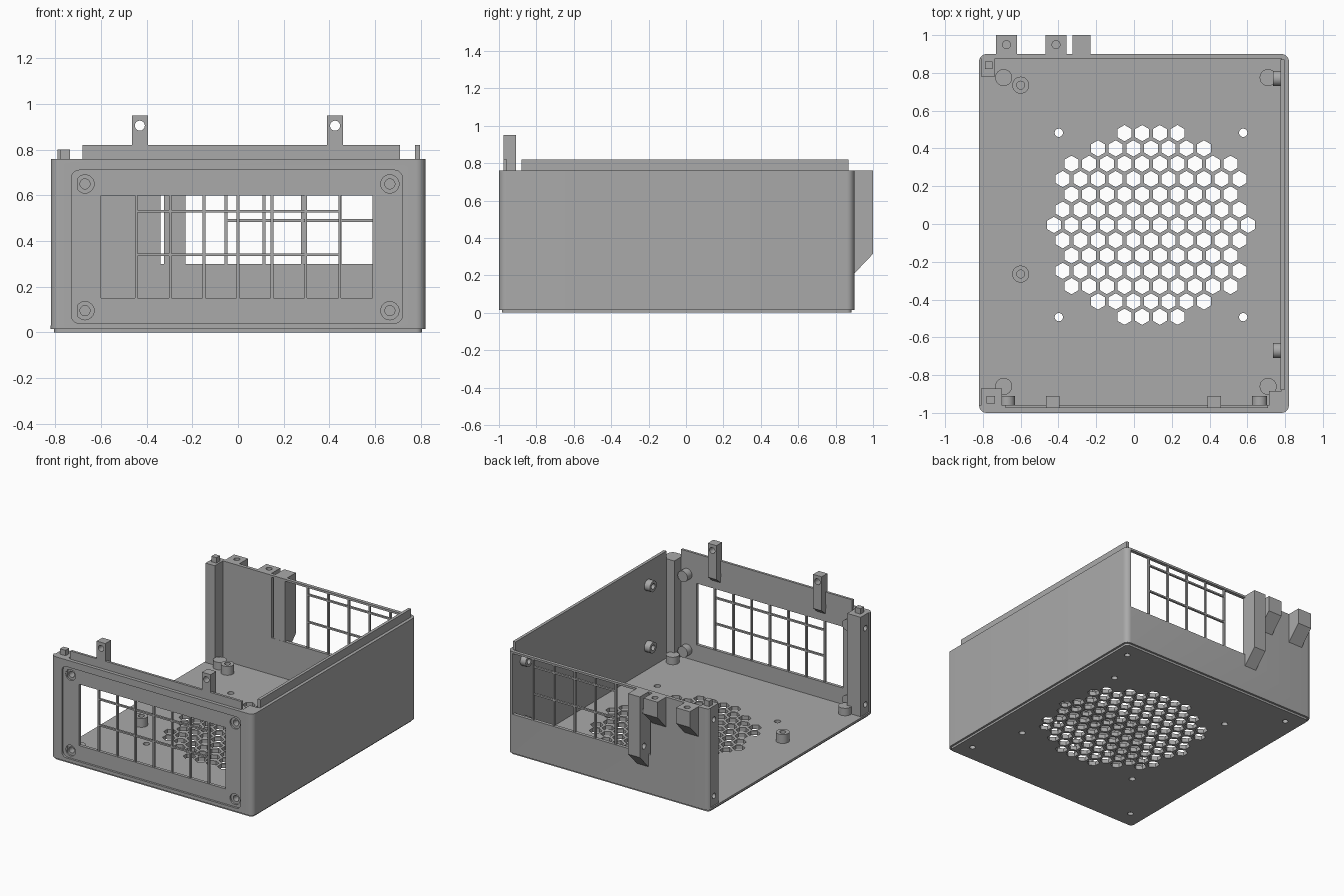
import bpy, bmesh
from math import pi, cos, sin, hypot, radians

cube = bpy.data.objects.get("Cube")
if cube:
    bpy.data.objects.remove(cube, do_unlink=True)

grey = bpy.data.materials.new("light grey plastic")
grey.use_nodes = True
COLOR = (0.4, 0.4, 0.4, 1)
grey.diffuse_color = COLOR
grey.node_tree.nodes["Principled BSDF"].inputs["Base Color"].default_value = COLOR
parts = []


# --- profiles and prisms ---
def rect(u0, u1, v0, v1):
    return [(u0, v0), (u1, v0), (u1, v1), (u0, v1)]


def ngon(u, v, r, n=24, turn=0.0):
    return [(u + r * cos(turn + 2 * pi * i / n), v + r * sin(turn + 2 * pi * i / n)) for i in range(n)]


def rounded(u0, u1, v0, v1, r, n=8):
    corners = [(u1 - r, v1 - r), (u0 + r, v1 - r), (u0 + r, v0 + r), (u1 - r, v0 + r)]
    return [(cu + r * cos((q + i / n) * pi / 2), cv + r * sin((q + i / n) * pi / 2))
            for q, (cu, cv) in enumerate(corners) for i in range(n + 1)]


def place(axis, u, v, t):
    return {"x": (t, u, v), "y": (u, t, v), "z": (u, v, t)}[axis]


def solid(name, *prisms):
    """Each prism is (profile, axis, start, end)."""
    bm = bmesh.new()
    for profile, axis, a, b in prisms:
        lo = [bm.verts.new(place(axis, u, v, a)) for u, v in profile]
        hi = [bm.verts.new(place(axis, u, v, b)) for u, v in profile]
        bm.faces.new(lo)
        bm.faces.new(hi)
        for i in range(len(lo)):
            j = (i + 1) % len(lo)
            bm.faces.new((lo[i], lo[j], hi[j], hi[i]))
    bmesh.ops.recalc_face_normals(bm, faces=bm.faces)
    mesh = bpy.data.meshes.new(name)
    bm.to_mesh(mesh)
    bm.free()
    mesh.materials.append(grey)
    ob = bpy.data.objects.new(name, mesh)
    bpy.context.collection.objects.link(ob)
    parts.append(ob)
    return ob


def cut(ob, *prisms):
    """Subtract the prisms from the object and drop the cutter."""
    cutter = solid("cutter", *prisms)
    parts.remove(cutter)
    cutter.hide_render = True
    mod = ob.modifiers.new("cut", "BOOLEAN")
    mod.operation, mod.solver, mod.object = "DIFFERENCE", "EXACT", cutter
    bpy.context.view_layer.update()
    mesh = bpy.data.meshes.new_from_object(ob.evaluated_get(bpy.context.evaluated_depsgraph_get()))
    ob.modifiers.clear()
    ob.data = mesh
    bpy.data.objects.remove(cutter, do_unlink=True)


def box(name, x, y, z):
    return solid(name, (rect(*x, *y), "z", *z))


# --- shell: floor with front, back and one side wall ---
TOP, FLOOR = 0.76, 0.03
shell = solid("case_shell", (rounded(-0.82, 0.82, -1, 0.9, 0.04), "z", 0, TOP))
bm = bmesh.new()
bm.from_mesh(shell.data)
bmesh.ops.bevel(bm, geom=[e for e in bm.edges if all(v.co.z < 0.001 for v in e.verts)],
                offset=0.015, segments=2, affect="EDGES")
bm.to_mesh(shell.data)
bm.free()
cut(shell, (rect(-0.9, 0.78, -0.962, 0.875), "z", FLOOR, 1))

# front recess, windows and screw seats
cut(shell, (rounded(-0.73, 0.72, 0.04, 0.71, 0.035), "y", -1.1, -0.985))
cut(shell, (rect(-0.6, 0.59, 0.15, 0.6), "y", -1.1, -0.9),
    (rect(-0.34, 0.78, 0.3, 0.745), "y", 0.8, 1.0))
front_screws = [(x, z) for x in (-0.67, 0.665) for z in (0.095, 0.65)]
cut(shell, *[(ngon(x, z, 0.04), "y", -1.05, -0.973) for x, z in front_screws])
cut(shell, *[(ngon(x, z, 0.022), "y", -1.05, -0.9) for x, z in front_screws])

# honeycomb fan vent with its four screw holes
PITCH, ROW, FAN_X, FAN_Y = 0.0935, 0.081, 0.09, -0.005
vent = []
for row in range(-6, 7):
    for col in range(-7, 8):
        dx, dy = (col + (0.5 if row % 2 == 0 else 0)) * PITCH, row * ROW
        if hypot(dx, dy) < 0.535:
            vent.append((ngon(FAN_X + dx, FAN_Y + dy, 0.043, 6, pi / 6), "z", -0.1, 0.1))
for sx in (-1, 1):
    for sy in (-1, 1):
        vent.append((ngon(FAN_X + sx * 0.488, FAN_Y + sy * 0.488, 0.022), "z", -0.1, 0.1))
cut(shell, *vent)

# corner feet sockets, bored from below
feet = [(x, y) for x in (-0.69, 0.71) for y in (-0.86, 0.775)]
cut(shell, *[(ngon(x, y, 0.02), "z", -0.1, 0.1) for x, y in feet])
for x, y in feet:
    foot = solid("corner_socket", (ngon(x, y, 0.045), "z", FLOOR - 0.005, 0.085))
    cut(foot, (ngon(x, y, 0.02), "z", -0.1, 0.07))

# --- floor standoffs ---
for y in (0.735, -0.265):
    post = solid("floor_standoff", (ngon(-0.6, y, 0.045), "z", FLOOR - 0.005, 0.095))
    cut(post, (ngon(-0.6, y, 0.021), "z", 0.04, 0.2))

# --- wall screw bosses ---
for x, z in front_screws:
    boss = solid("front_boss", (ngon(x, z, 0.04), "y", -0.966, -0.91))
    cut(boss, (ngon(x, z, 0.022), "y", -1, -0.925))
for y in (0.77, -0.67):
    for z in (0.2, 0.65):
        boss = solid("side_boss", (ngon(y, z, 0.04), "x", 0.735, 0.785))
        cut(boss, (ngon(y, z, 0.02), "x", 0.7, 0.775))

# --- corner posts and locating pegs ---
for name, x, y in (("back_right_post", (-0.81, -0.735), (0.78, 0.885)),
                   ("front_right_post", (-0.81, -0.70), (-0.98, -0.87))):
    post = box(name, x, y, (0.02, TOP))
    mid = (y[0] + y[1]) / 2
    cut(post, *[(ngon(mid, z, 0.02), "x", -0.9, -0.76) for z in (0.1, 0.66)])
box("front_left_post", (0.715, 0.8), (-0.98, -0.885), (0.02, TOP))
box("back_peg", (-0.79, -0.75), (0.82, 0.86), (TOP - 0.01, 0.80))
box("front_peg", (-0.78, -0.735), (-0.95, -0.91), (TOP - 0.01, 0.80))

# --- lips along the wall tops ---
box("front_lip", (-0.68, 0.71), (-0.975, -0.957), (TOP - 0.03, 0.82))
box("side_lip", (0.775, 0.797), (-0.88, 0.87), (TOP - 0.03, 0.82))

# --- front latch blocks ---
for x in (-0.43, 0.425):
    side = [(-0.957, 0.66), (-0.91, 0.70), (-0.91, 0.95), (-0.975, 0.95), (-0.975, 0.7), (-0.957, 0.7)]
    block = solid("front_latch", (side, "x", x - 0.035, x + 0.035))
    cut(block, (ngon(x, 0.905, 0.022), "y", -1.1, -0.8))

# --- back brackets with sloped undersides ---
def bracket(name, x0, x1, low, inner):
    side = [(inner, low), (0.9, low), (1.0, low + 0.105), (1.0, TOP), (inner, TOP)]
    return solid(name, (side, "x", x0, x1))


for x in (-0.675, -0.413):
    tab = bracket("back_bracket", x - 0.056, x + 0.056, 0.54, 0.89)
    cut(tab, (ngon(x, 0.95, 0.021), "z", 0.68, 1))
tall = bracket("tall_back_bracket", -0.325, -0.23, 0.21, 0.876)
cut(tall, *[(ngon(0.95, z, 0.021), "x", -0.4, -0.28) for z in (0.38, 0.64)])


# --- window grilles ---
def grille(name, xs, zs, z0, z1, y0, y1):
    w = 0.006
    for x in xs:
        box(name + "_upright", (x - w, x + w), (y0, y1), (z0, z1))
    for z in zs:
        box(name + "_rail", (xs[0], xs[-1]), (y0 + 0.001, y1 - 0.001), (z - w, z + w))


grille("front_grille", [0.1485 * i for i in range(-3, 4)], (0.34, 0.53), 0.145, 0.605, -0.983, -0.966)
grille("back_grille", [-0.053 + 0.167 * i for i in range(5)], (0.49, 0.69), 0.295, 0.75, 0.88, 0.897)

# --- smooth round surfaces, keep edges crisp ---
bpy.ops.object.select_all(action="DESELECT")
for ob in parts:
    ob.select_set(True)
bpy.context.view_layer.objects.active = shell
bpy.ops.object.shade_smooth_by_angle(angle=radians(30))
